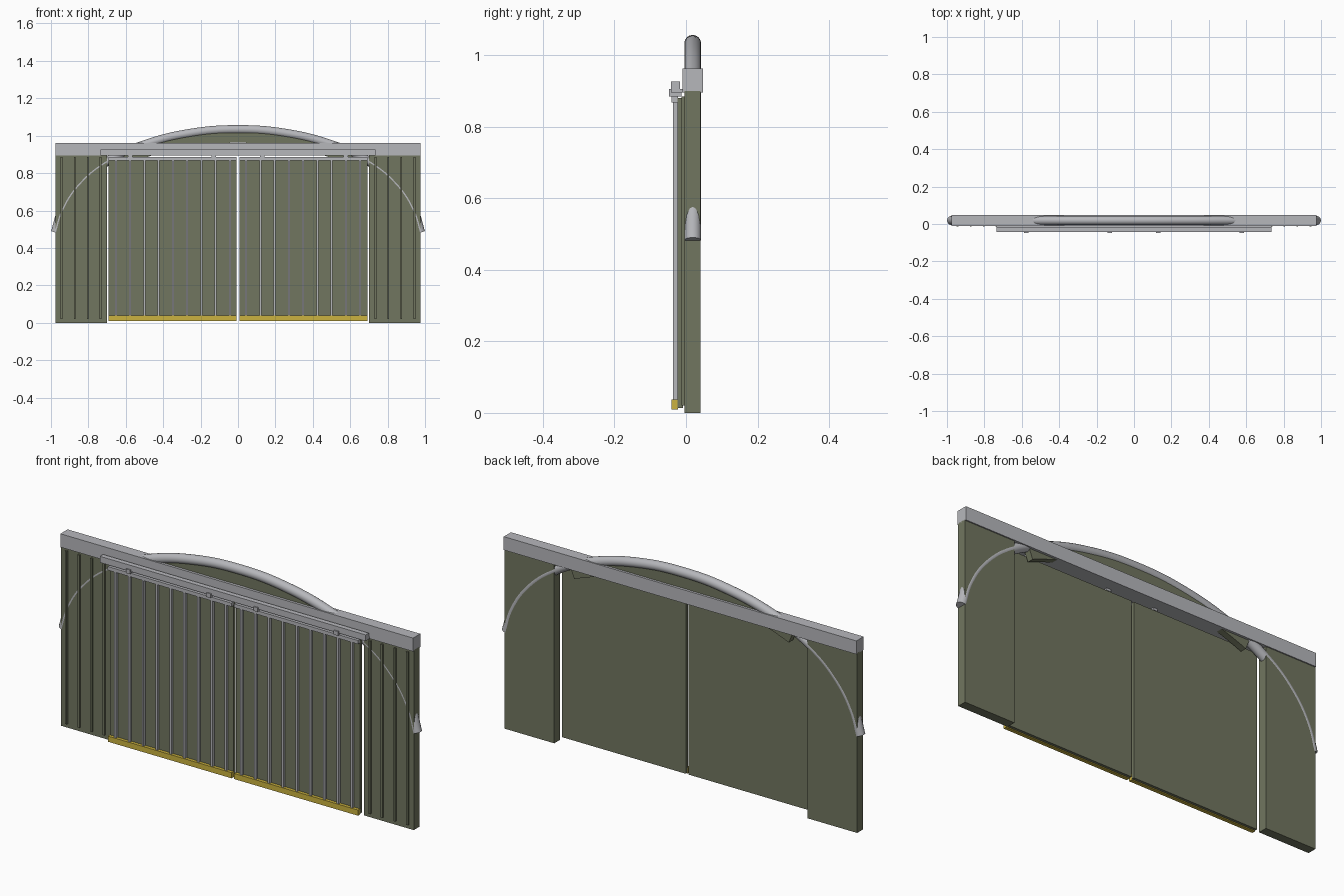
import bpy, bmesh, math

if "Cube" in bpy.data.objects:
    bpy.data.objects.remove(bpy.data.objects["Cube"])

def material(name, rgb):
    m = bpy.data.materials.new(name)
    m.diffuse_color = (*rgb, 1)
    m.use_nodes = True
    m.node_tree.nodes["Principled BSDF"].inputs["Base Color"].default_value = m.diffuse_color
    return m

GREEN = material("olive_green", (0.165, 0.18, 0.115))
GRAY = material("light_gray", (0.47, 0.475, 0.50))
YELLOW = material("warning_yellow", (0.60, 0.45, 0.05))

def mesh_object(name, bm, mat):
    bmesh.ops.recalc_face_normals(bm, faces=bm.faces)
    me = bpy.data.meshes.new(name)
    bm.to_mesh(me)
    bm.free()
    me.materials.append(mat)
    ob = bpy.data.objects.new(name, me)
    bpy.context.collection.objects.link(ob)
    return ob

def boxes(name, mat, spans):
    """One object made of boxes, each (x0, x1, y0, y1, z0, z1)."""
    bm = bmesh.new()
    for x0, x1, y0, y1, z0, z1 in spans:
        vs = bmesh.ops.create_cube(bm, size=1)["verts"]
        for v in vs:
            v.co.x = (x0 + x1) / 2 + v.co.x * abs(x1 - x0)
            v.co.y = (y0 + y1) / 2 + v.co.y * (y1 - y0)
            v.co.z = (z0 + z1) / 2 + v.co.z * (z1 - z0)
    return mesh_object(name, bm, mat)

for side, s in (("left", -1), ("right", 1)):
    # fixed wall beside the opening, with raised ribs
    boxes(side + "_wall", GREEN, [(s * 0.70, s * 0.975, -0.004, 0.041, 0, 0.9)])
    boxes(side + "_wall_ribs", GREEN,
          [(s * x - 0.005, s * x + 0.005, -0.013, -0.003, 0.02, 0.885)
           for x in (0.735, 0.803, 0.873, 0.943)])
    # sliding door with ribs, top rail and bottom strip
    boxes(side + "_door", GREEN, [(s * 0.007, s * 0.692, -0.024, -0.009, 0.014, 0.88)])
    boxes(side + "_door_ribs", GRAY,
          [(s * x - 0.0055, s * x + 0.0055, -0.037, -0.023, 0.038, 0.87)
           for x in [0.043 + 0.0763 * i for i in range(9)]])
    boxes(side + "_door_top_rail", GRAY,
          [(s * 0.007, s * 0.692, -0.041, -0.023, 0.868, 0.886)])
    boxes(side + "_door_bottom_strip", YELLOW,
          [(s * 0.007, s * 0.692, -0.040, -0.023, 0.01, 0.038)])
    # hangers between door and track
    boxes(side + "_hangers", GRAY,
          [(s * x - 0.012, s * x + 0.012, -0.048, -0.012, 0.884, 0.905)
           for x in (0.13, 0.575)])

# lintel beam and door track
boxes("lintel_beam", GRAY, [(-0.975, 0.975, -0.01, 0.047, 0.895, 0.962)])
boxes("door_track", GRAY, [(-0.735, 0.735, -0.042, -0.017, 0.895, 0.926),
                           (-0.735, 0.735, -0.018, -0.009, 0.895, 0.906)])

# curved panel under the arch tube
bm = bmesh.new()
rings = []
for i in range(33):
    a = -0.385 + 0.77 * i / 32
    rings.append([bm.verts.new((r * math.sin(a), y, -0.617 + r * math.cos(a)))
                  for r, y in ((1.65, 0.003), (1.65, 0.035), (1.58, 0.035), (1.58, 0.003))])
for p, q in zip(rings, rings[1:]):
    for k in range(4):
        bm.faces.new((p[k], p[(k + 1) % 4], q[(k + 1) % 4], q[k]))
bm.faces.new(rings[0])
bm.faces.new(rings[-1])
mesh_object("arch_panel", bm, GREEN)

# arch tube, set into the walls
half = [(0.25, 1.014), (0.5, 0.952), (0.7, 0.862), (0.85, 0.738), (0.94, 0.6), (0.977, 0.483)]
path = [(-x, z) for x, z in reversed(half)] + [(0, 1.033)] + half
cu = bpy.data.curves.new("arch_tube", "CURVE")
cu.dimensions = "3D"
cu.bevel_depth = 0.0235
cu.bevel_resolution = 6
cu.resolution_u = 10
cu.use_fill_caps = True
sp = cu.splines.new("BEZIER")
sp.bezier_points.add(len(path) - 1)
for bp, (x, z) in zip(sp.bezier_points, path):
    bp.co = (x, 0.0188, z)
    bp.handle_left_type = bp.handle_right_type = "AUTO"
cu.materials.append(GRAY)
tube = bpy.data.objects.new("arch_tube", cu)
bpy.context.collection.objects.link(tube)
bpy.context.view_layer.objects.active = tube
tube.select_set(True)
bpy.ops.object.convert(target="MESH")
bpy.ops.object.shade_smooth_by_angle(angle=math.radians(40))
